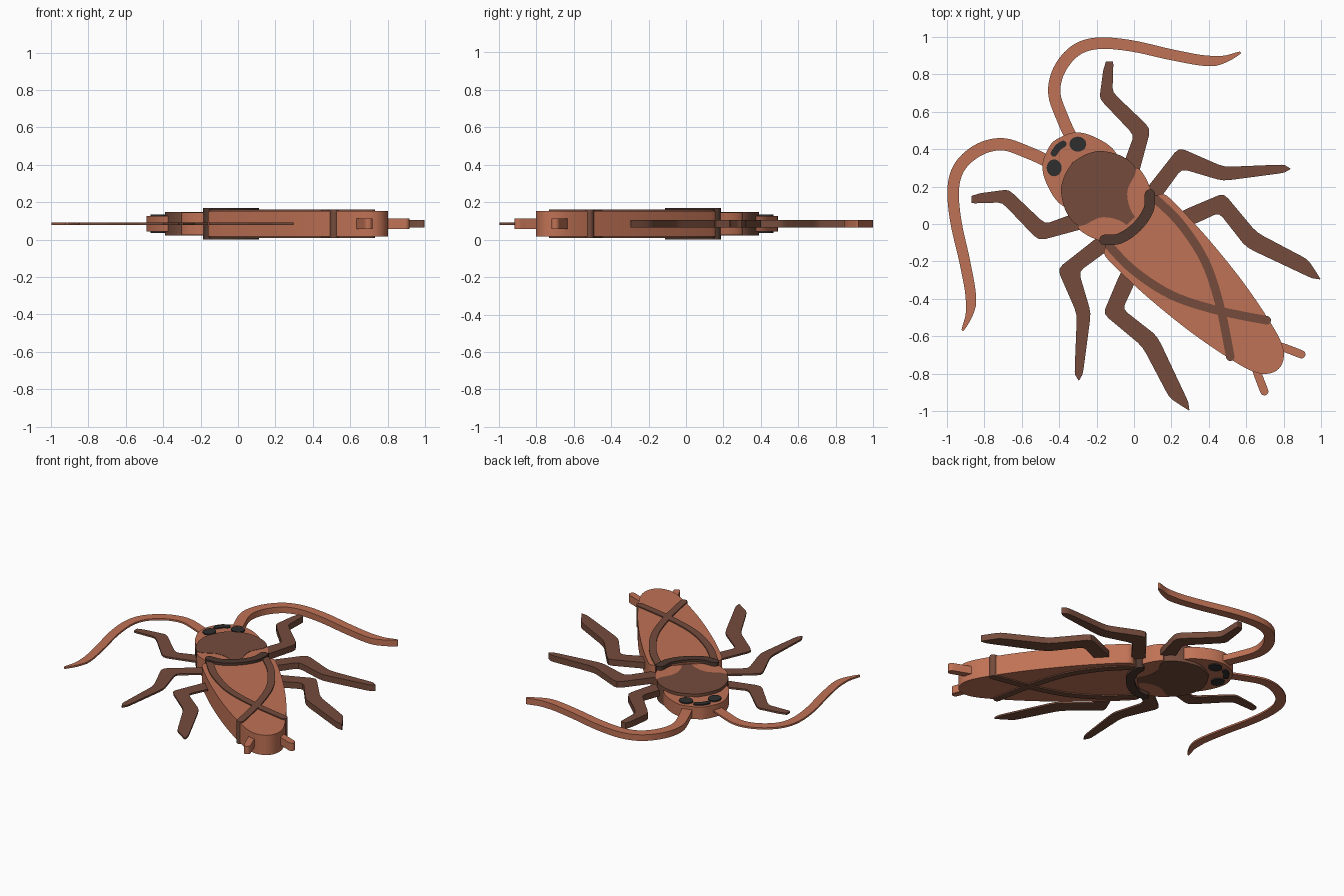
import bpy
import bmesh
import math
from mathutils import Vector

cube = bpy.data.objects.get("Cube")
if cube:
    bpy.data.objects.remove(cube)

MID = 0.085  # height of the flat symmetry plane


def material(name, rgb):
    m = bpy.data.materials.new(name)
    m.use_nodes = True
    m.diffuse_color = (*rgb, 1)
    bsdf = next(n for n in m.node_tree.nodes if n.type == 'BSDF_PRINCIPLED')
    bsdf.inputs["Base Color"].default_value = (*rgb, 1)
    return m


rust = material("rust orange", (0.53, 0.17, 0.092))
brown = material("chestnut brown", (0.178, 0.072, 0.045))
dark = material("dark brown", (0.075, 0.039, 0.028))
black = material("charcoal", (0.028, 0.028, 0.03))


def mirror(pts):
    """Reflect across the diagonal body axis, keeping the winding."""
    return [(-y, -x) for x, y in reversed(pts)]


def spline(pts, closed=False, steps=6):
    """Smooth curve through all the points."""
    p = [Vector(q) for q in pts]
    n = len(p)
    out = []
    for i in range(n if closed else n - 1):
        if closed:
            a, b, c, d = (p[(i + k) % n] for k in (-1, 0, 1, 2))
        else:
            a, b, c, d = p[max(i - 1, 0)], p[i], p[i + 1], p[min(i + 2, n - 1)]
        for s in range(steps):
            t = s / steps
            out.append(0.5 * (2 * b + (c - a) * t + (2 * a - 5 * b + 4 * c - d) * t ** 2
                              + (3 * b - a - 3 * c + d) * t ** 3))
    if not closed:
        out.append(p[-1])
    return [tuple(v) for v in out]


def rounded(pts, cut=0.13):
    """Soften the corners of a polygon."""
    out = []
    for i, q in enumerate(pts):
        q, a, b = Vector(q), Vector(pts[i - 1]), Vector(pts[(i + 1) % len(pts)])
        u, v = q.lerp(a, cut), q.lerp(b, cut)
        out += [tuple(u), tuple((u + v + 2 * q) / 4), tuple(v)]
    return out


def stroke(path, width):
    """Outline of a ribbon with round ends; width is a function of 0..1."""
    p = [Vector(q) for q in spline(path)]
    n = len(p) - 1
    left, right = [], []
    for i, q in enumerate(p):
        t = (p[min(i + 1, n)] - p[max(i - 1, 0)]).normalized()
        side = Vector((-t.y, t.x)) * width(i / n) / 2
        left.append(q + side)
        right.append(q - side)

    def cap(centre, start):
        r = start - centre
        turn = [math.pi * k / 6 for k in range(1, 6)]
        return [centre + Vector((r.x * math.cos(a) + r.y * math.sin(a),
                                 r.y * math.cos(a) - r.x * math.sin(a))) for a in turn]

    ring = left + cap(p[-1], left[-1]) + right[::-1] + cap(p[0], right[0])
    return [tuple(v) for v in ring]


def slab(name, outline, half, mat):
    """Extrude an outline to both sides of the middle plane."""
    bm = bmesh.new()
    face = bm.faces.new([bm.verts.new((x, y, MID - half)) for x, y in outline])
    top = bmesh.ops.extrude_face_region(bm, geom=[face])["geom"]
    bmesh.ops.translate(bm, vec=(0, 0, 2 * half),
                        verts=[v for v in top if isinstance(v, bmesh.types.BMVert)])
    bmesh.ops.recalc_face_normals(bm, faces=bm.faces)
    bmesh.ops.triangulate(bm, faces=[f for f in bm.faces if len(f.verts) > 4])
    me = bpy.data.meshes.new(name)
    bm.to_mesh(me)
    bm.free()
    me.materials.append(mat)
    ob = bpy.data.objects.new(name, me)
    bpy.context.collection.objects.link(ob)
    bpy.ops.object.select_all(action='DESELECT')
    ob.select_set(True)
    bpy.context.view_layer.objects.active = ob
    bpy.ops.object.shade_smooth_by_angle(angle=math.radians(35))


def pair(name, outline, half_left, half_right, mat):
    slab("left_" + name, outline, half_left, mat)
    slab("right_" + name, mirror(outline), half_right, mat)


def symmetric(half_outline):
    return spline(half_outline + mirror(half_outline), closed=True)


# Abdomen with folded wings
slab("abdomen", symmetric([(0.08, 0.11), (0.15, 0.16), (0.22, 0.11), (0.38, -0.06),
                           (0.56, -0.28), (0.70, -0.48), (0.79, -0.64), (0.795, -0.74)]),
     0.068, rust)

# Crossing wing veins
vein = [(0.12, 0.13), (0.25, 0.0), (0.38, -0.20), (0.46, -0.44), (0.515, -0.71)]
slab("left_wing_vein", stroke(vein, lambda t: 0.046), 0.076, brown)
slab("right_wing_vein", mirror(stroke(vein, lambda t: 0.046)), 0.0755, brown)

# Collar between thorax and abdomen
collar = [(0.085, 0.158), (0.077, 0.075)]
slab("collar", stroke(collar + [(0.015, -0.015)] + mirror(collar), lambda t: 0.056),
     0.085, dark)

# Thorax: shoulders and shield
pair("shoulder", spline([(-0.04, 0.17), (-0.01, 0.26), (0.02, 0.30), (0.075, 0.22),
                         (0.10, 0.10), (0.02, 0.0), (-0.03, 0.09)], closed=True),
     0.060, 0.060, rust)
slab("thorax_shield", symmetric([(-0.32, 0.335), (-0.25, 0.375), (-0.17, 0.39), (-0.06, 0.36),
                                 (0.01, 0.29), (-0.035, 0.18), (-0.02, 0.08), (0.03, 0.0)]),
     0.062, brown)

# Head, eyes and mouth
slab("head", symmetric([(-0.41, 0.455), (-0.31, 0.49), (-0.20, 0.46), (-0.10, 0.385),
                        (-0.07, 0.25)]), 0.042, rust)
eye = [(-0.30 + 0.045 * math.cos(a), 0.427 + 0.04 * math.sin(a))
       for a in (math.tau * k / 24 for k in range(24))]
pair("eye", eye, 0.05, 0.05, black)
slab("mouth", stroke([(-0.428, 0.378), (-0.405, 0.41), (-0.378, 0.428)],
                     lambda t: 0.036), 0.05, black)

# Antennae
antenna = [(-0.33, 0.45), (-0.38, 0.56), (-0.425, 0.69), (-0.41, 0.80), (-0.35, 0.895),
           (-0.27, 0.95), (-0.16, 0.967), (0.0, 0.95), (0.2, 0.905), (0.38, 0.873),
           (0.48, 0.88), (0.565, 0.915)]
pair("antenna", stroke(antenna, lambda t: 0.066 * min(1, 0.2 + 4.5 * (1 - t), 1.1 - 0.3 * t)),
     0.021, 0.006, rust)

# Legs
legs = {
    "front_leg": [(-0.06, 0.31), (0.0, 0.475), (-0.185, 0.67), (-0.165, 0.82), (-0.15, 0.87),
                  (-0.11, 0.87), (-0.115, 0.705), (0.09, 0.51), (0.02, 0.25)],
    "middle_leg": [(0.04, 0.16), (0.075, 0.20), (0.24, 0.41), (0.48, 0.305), (0.80, 0.318),
                   (0.84, 0.295), (0.80, 0.273), (0.475, 0.23), (0.255, 0.295), (0.12, 0.11)],
    "hind_leg": [(0.24, 0.06), (0.29, 0.085), (0.48, 0.165), (0.655, -0.045), (0.93, -0.19),
                 (1.0, -0.297), (0.95, -0.29), (0.60, -0.125), (0.455, 0.06), (0.28, -0.02)],
}
for name, outline in legs.items():
    pair(name, rounded(outline), 0.021, 0.006, brown)

# Tail feelers
pair("tail_feeler", stroke([(0.74, -0.64), (0.82, -0.668), (0.895, -0.697)], lambda t: 0.044),
     0.027, 0.027, rust)
